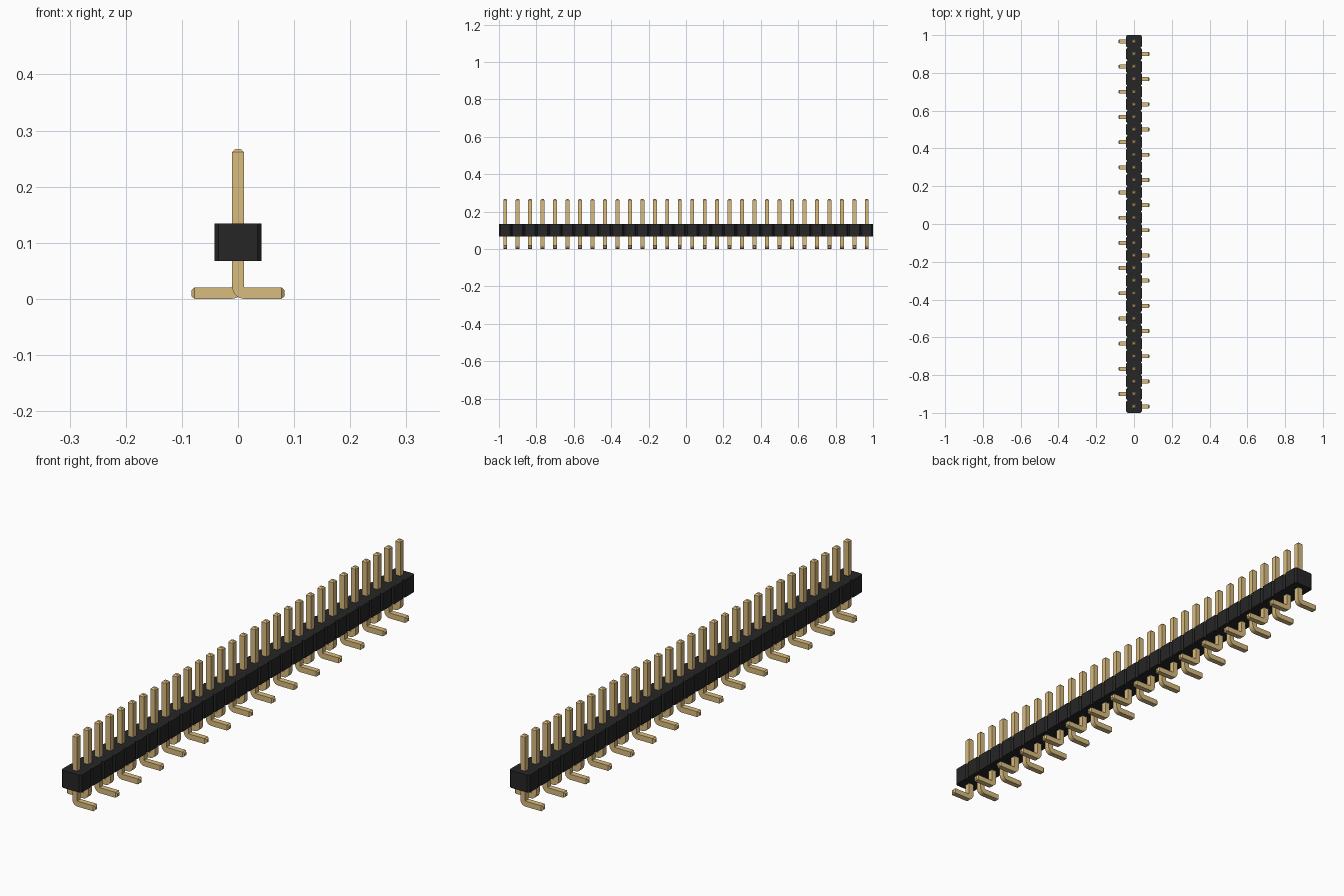
import bpy, bmesh, math
from mathutils import Vector

if "Cube" in bpy.data.objects:
    bpy.data.objects.remove(bpy.data.objects["Cube"])

PINS = 30
PITCH = 2 / PINS
HALF = 0.0103          # half thickness of a pin
TIP = 0.0055           # length of a tapered pin end
TOP, REACH = 0.267, 0.083
BEND = 0.012           # centreline radius of the pin bend


def material(name, colour):
    mat = bpy.data.materials.new(name)
    mat.use_nodes = True
    mat.diffuse_color = colour
    mat.node_tree.nodes["Principled BSDF"].inputs["Base Color"].default_value = colour
    return mat


def finish(name, bm, mat):
    bmesh.ops.recalc_face_normals(bm, faces=bm.faces)
    mesh = bpy.data.meshes.new(name)
    bm.to_mesh(mesh)
    bm.free()
    mesh.materials.append(mat)
    obj = bpy.data.objects.new(name, mesh)
    bpy.context.collection.objects.link(obj)
    return obj


black = material("black plastic", (0.02, 0.019, 0.019, 1))
gold = material("gold metal", (0.70, 0.50, 0.21, 1))

# Housing: a row of chamfered blocks as one outline, extruded upwards
WIDE, CUT, LOW, HIGH = 0.042, 0.007, 0.068, 0.134
right_side = []
for i in range(PINS):
    y = -1 + i * PITCH
    if i == 0:
        right_side.append((WIDE - CUT, y))
    right_side += [(WIDE, y + CUT), (WIDE, y + PITCH - CUT), (WIDE - CUT, y + PITCH)]
outline = right_side + [(-x, y) for x, y in reversed(right_side)]
bm = bmesh.new()
base = bm.faces.new([bm.verts.new((x, y, LOW)) for x, y in outline])
top = bmesh.ops.extrude_face_region(bm, geom=[base])["geom"]
bmesh.ops.translate(bm, vec=(0, 0, HIGH - LOW),
                    verts=[v for v in top if isinstance(v, bmesh.types.BMVert)])
finish("housing", bm, black)


# Pin: a square section swept down, round the bend and out along the foot
def pin_mesh(side):
    stations = [(0, TOP, 0, 0.5), (0, TOP - TIP, 0, 1)]
    for k in range(7):
        a = math.pi / 2 * k / 6
        stations.append((BEND * (1 - math.cos(a)),
                         HALF + BEND * (1 - math.sin(a)), a, 1))
    stations += [(REACH - TIP, HALF, math.pi / 2, 1), (REACH, HALF, math.pi / 2, 0.5)]
    bm = bmesh.new()
    rings = []
    for x, z, a, scale in stations:
        across = Vector((math.cos(a), 0, math.sin(a))) * HALF * scale
        depth = Vector((0, HALF * scale, 0))
        ring = []
        for s, t in ((1, 1), (-1, 1), (-1, -1), (1, -1)):
            p = Vector((x, 0, z)) + across * s + depth * t
            ring.append(bm.verts.new((p.x * side, p.y, p.z)))
        rings.append(ring)
    for r, q in zip(rings, rings[1:]):
        for j in range(4):
            k = (j + 1) % 4
            bm.faces.new((r[j], r[k], q[k], q[j]))
    bm.faces.new(rings[0])
    bm.faces.new(rings[-1])
    return bm


# Feet alternate between the two sides along the row
pins = [finish("pin_left_foot", pin_mesh(1), gold),
        finish("pin_right_foot", pin_mesh(-1), gold)]
for p in pins:
    bpy.ops.object.select_all(action="DESELECT")
    p.select_set(True)
    bpy.context.view_layer.objects.active = p
    bpy.ops.object.shade_smooth_by_angle(angle=math.radians(25))
for i in range(PINS):
    source = pins[i % 2]
    pin = source
    if i > 1:
        pin = source.copy()
        bpy.context.collection.objects.link(pin)
    pin.location.y = -1 + (i + 0.5) * PITCH
